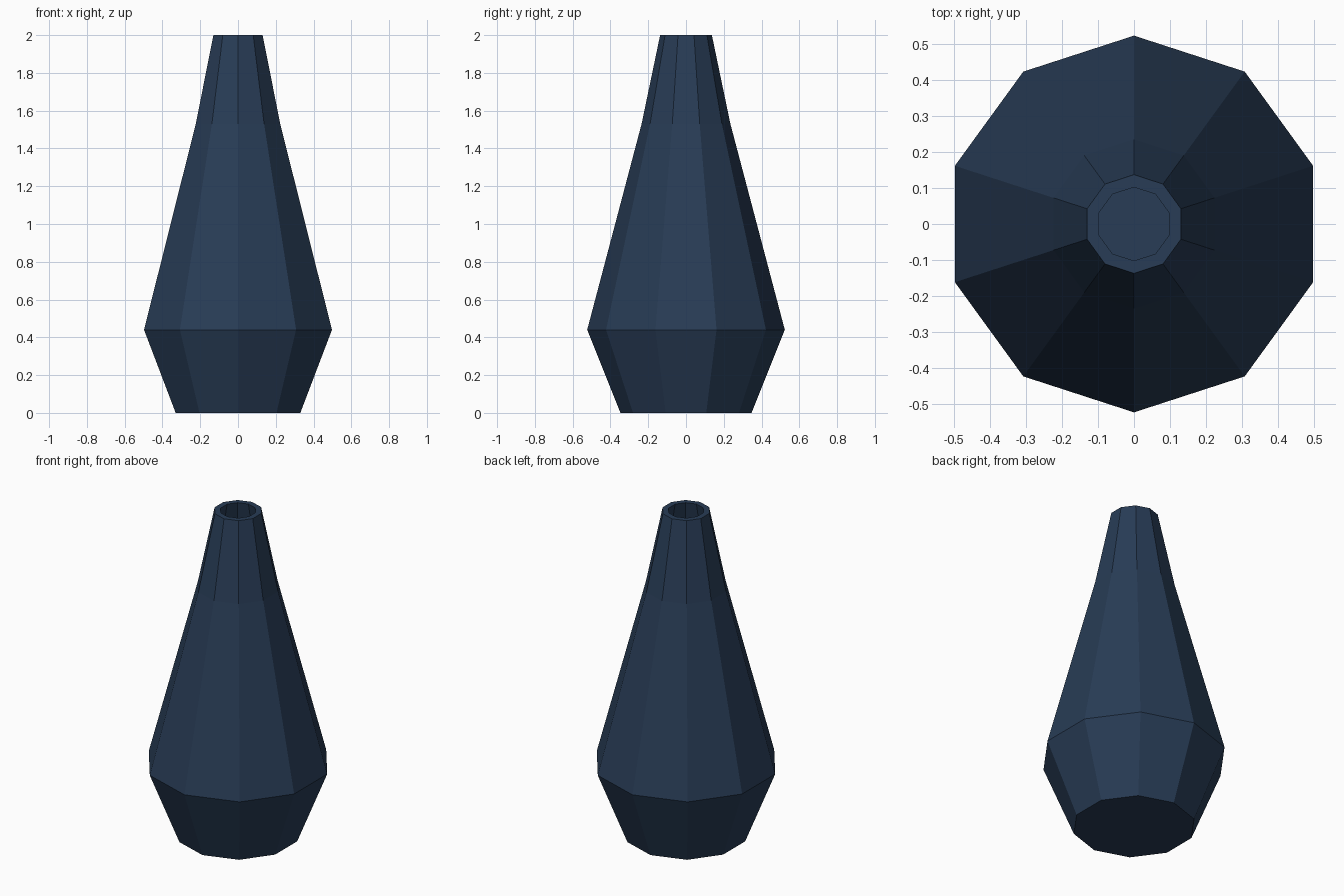
import bpy
import bmesh
from math import cos, sin, tau

cube = bpy.data.objects.get("Cube")
if cube:
    bpy.data.objects.remove(cube, do_unlink=True)

SIDES = 10

# Glaze colour
glaze = bpy.data.materials.new("dark_blue_glaze")
glaze.use_nodes = True
colour = (0.021, 0.045, 0.092, 1)
glaze.diffuse_color = colour
glaze.node_tree.nodes["Principled BSDF"].inputs["Base Color"].default_value = colour

# Radius and height: outside from foot to rim, then down the hollow inside
profile = [
    (0.347, 0), (0.523, 0.44), (0.235, 1.53), (0.137, 2),
    (0.102, 2), (0.198, 1.53), (0.483, 0.44), (0.325, 0.04),
]


def add_ring(bm, radius, z):
    """Ring with one corner on the y axis."""
    return [bm.verts.new((radius * sin(tau * i / SIDES),
                          -radius * cos(tau * i / SIDES), z))
            for i in range(SIDES)]


# Faceted hollow vase
bm = bmesh.new()
rings = [add_ring(bm, r, z) for r, z in profile]
for low, high in zip(rings, rings[1:]):
    for i in range(SIDES):
        j = (i + 1) % SIDES
        bm.faces.new((low[i], low[j], high[j], high[i]))

# Underside and inner floor
bm.faces.new(rings[0][::-1])
bm.faces.new(rings[-1])
bmesh.ops.recalc_face_normals(bm, faces=bm.faces[:])

mesh = bpy.data.meshes.new("vase")
bm.to_mesh(mesh)
bm.free()
mesh.materials.append(glaze)
vase = bpy.data.objects.new("vase", mesh)
bpy.context.collection.objects.link(vase)
